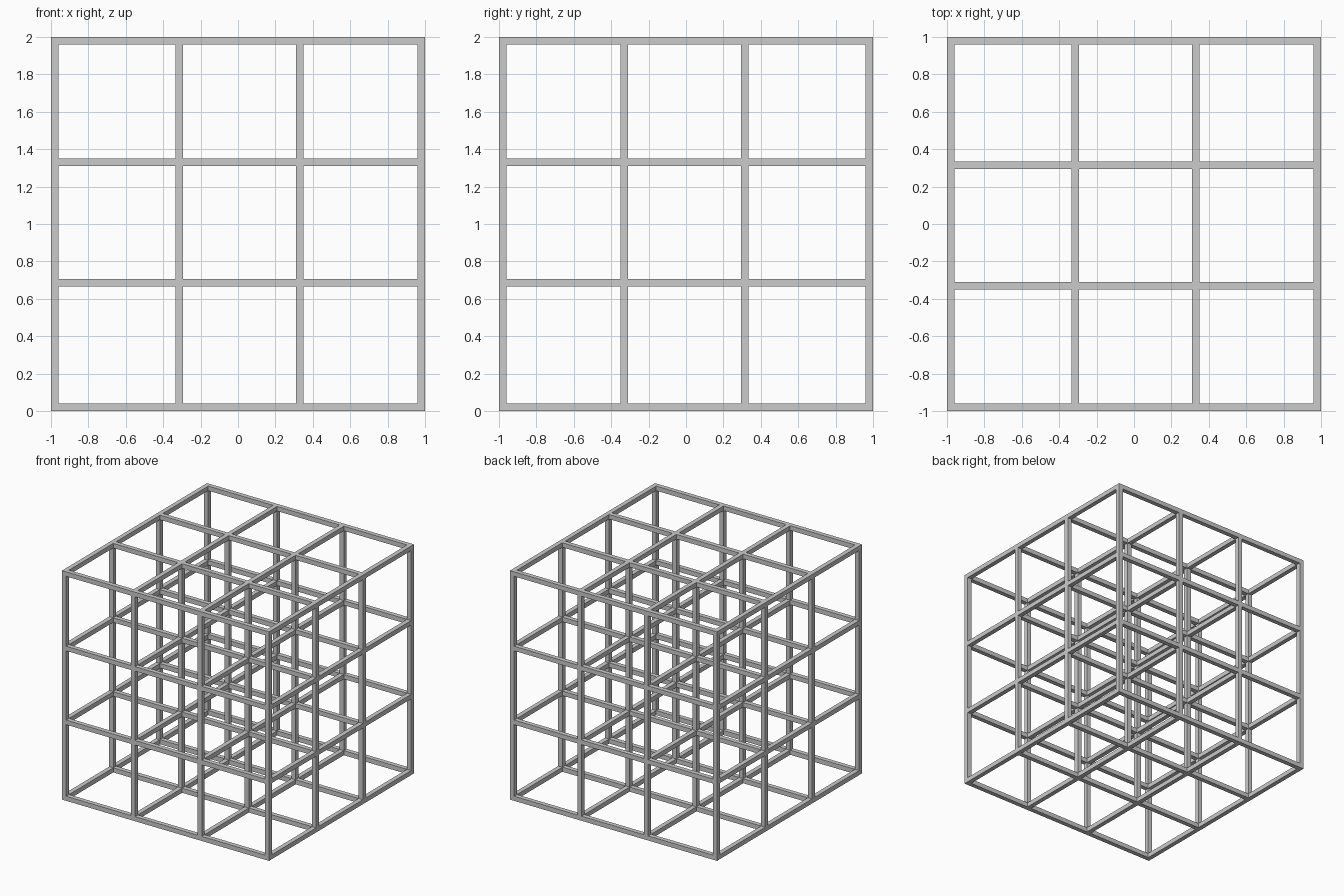
import bpy, bmesh
from itertools import product
from mathutils import Vector

if "Cube" in bpy.data.objects:
    bpy.data.objects.remove(bpy.data.objects["Cube"])

# Break lines along each axis: bar, gap, bar, gap, bar, gap, bar
X = [-1, -.96, -.335, -.295, .31, .35, .96, 1]
Y = [-v for v in reversed(X)]      # wider bay at the back
Z = [v + 1 for v in X]             # wider bay at the bottom
AXES = (X, Y, Z)
N = len(X) - 1


def solid(c):
    """A cell is filled if it is a joint or a bar (at most one gap index)."""
    return all(0 <= i < N for i in c) and sum(i % 2 for i in c) <= 1


# Cubic lattice of square bars, only the outer skin is made
bm = bmesh.new()
for cell in product(range(N), repeat=3):
    if not solid(cell):
        continue
    for axis, side in product(range(3), (0, 1)):
        neighbour = list(cell)
        neighbour[axis] += 2 * side - 1
        if solid(neighbour):
            continue
        u, v = (axis + 1) % 3, (axis + 2) % 3
        corners = [(0, 0), (1, 0), (1, 1), (0, 1)]
        if not side:
            corners.reverse()
        verts = []
        for du, dv in corners:
            k = list(cell)
            k[axis] += side
            k[u] += du
            k[v] += dv
            verts.append(bm.verts.new(Vector(AXES[a][k[a]] for a in range(3))))
        bm.faces.new(verts)
bmesh.ops.remove_doubles(bm, verts=bm.verts, dist=1e-4)

mesh = bpy.data.meshes.new("lattice_frame")
bm.to_mesh(mesh)
bm.free()
frame = bpy.data.objects.new("lattice_frame", mesh)
bpy.context.collection.objects.link(frame)
